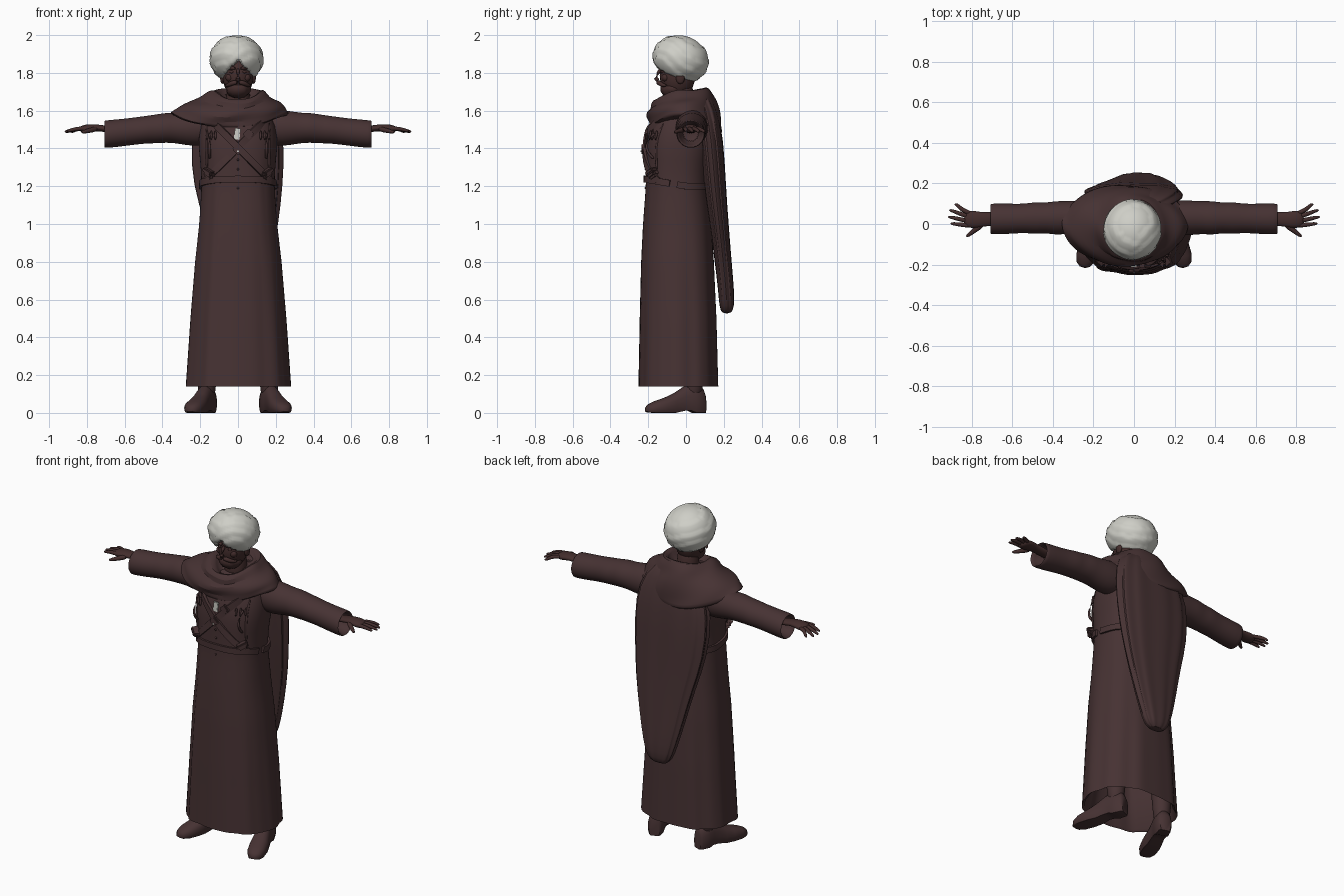
import bpy, bmesh, math
from mathutils import Vector, Matrix

cube = bpy.data.objects.get("Cube")
if cube:
    bpy.data.objects.remove(cube)


def material(name, rgb):
    m = bpy.data.materials.new(name)
    m.use_nodes = True
    m.diffuse_color = (*rgb, 1)
    m.node_tree.nodes["Principled BSDF"].inputs["Base Color"].default_value = (*rgb, 1)
    return m


BROWN = material("dark_brown_cloth", (0.062, 0.032, 0.033))
SKIN = material("dark_brown_skin", (0.056, 0.026, 0.025))
WHITE = material("off_white_cloth", (0.62, 0.62, 0.57))


def finish(name, bm, mat, subdiv=0, angle=50):
    bmesh.ops.recalc_face_normals(bm, faces=bm.faces)
    me = bpy.data.meshes.new(name)
    bm.to_mesh(me)
    bm.free()
    ob = bpy.data.objects.new(name, me)
    bpy.context.collection.objects.link(ob)
    me.materials.append(mat)
    if subdiv:
        ob.modifiers.new("smooth", "SUBSURF").levels = subdiv
    bpy.ops.object.select_all(action="DESELECT")
    ob.select_set(True)
    bpy.context.view_layer.objects.active = ob
    bpy.ops.object.shade_smooth_by_angle(angle=math.radians(angle))
    return ob


def loft(name, rings, mat, subdiv=0, caps=True):
    bm = bmesh.new()
    loops = [[bm.verts.new(p) for p in r] for r in rings]
    n = len(loops[0])
    for a, b in zip(loops, loops[1:]):
        for i in range(n):
            j = (i + 1) % n
            bm.faces.new((a[i], a[j], b[j], b[i]))
    if caps:
        bm.faces.new(loops[0])
        bm.faces.new(loops[-1])
    return finish(name, bm, mat, subdiv)


def spow(v, p):
    return math.copysign(abs(v) ** p, v)


def ring(c, u, v, ru, rv, n=16, p=1.0, fold=None):
    out = []
    for i in range(n):
        a = 2 * math.pi * i / n
        f = 1 + (fold(a) if fold else 0)
        out.append(Vector(c) + Vector(u) * spow(math.cos(a), p) * ru * f
                   + Vector(v) * spow(math.sin(a), p) * rv * f)
    return out


def tube(name, pts, radii, mat, n=10, flat=1.0):
    pts = [Vector(p) for p in pts]
    rings = []
    for i, p in enumerate(pts):
        d = (pts[min(i + 1, len(pts) - 1)] - pts[max(i - 1, 0)]).normalized()
        side = d.cross(Vector((0, 0, 1)) if abs(d.z) < 0.9 else Vector((0, 1, 0))).normalized()
        rings.append(ring(p, side, side.cross(d), radii[i], radii[i] * flat, n))
    return loft(name, rings, mat, 1)


def ball(name, c, size, mat, rot=(0, 0, 0), shape=None, seg=24):
    bm = bmesh.new()
    bmesh.ops.create_uvsphere(bm, u_segments=seg, v_segments=seg // 2, radius=1)
    if shape:
        for v in bm.verts:
            v.co *= 1 + shape(v.co)
    bm.transform(Matrix.Translation(c) @ Matrix.Rotation(rot[2], 4, "Z") @ Matrix.Rotation(rot[1], 4, "Y")
                 @ Matrix.Rotation(rot[0], 4, "X") @ Matrix.Diagonal((*size, 1)))
    return finish(name, bm, mat)


def box(name, c, size, mat, rot_y=0, rot_z=0):
    bm = bmesh.new()
    bmesh.ops.create_cube(bm, size=1)
    bm.transform(Matrix.Translation(c) @ Matrix.Rotation(rot_z, 4, "Z") @ Matrix.Rotation(rot_y, 4, "Y")
                 @ Matrix.Diagonal((*size, 1)))
    bmesh.ops.bevel(bm, geom=bm.edges[:], offset=min(size) * 0.25, segments=2, affect="EDGES")
    return finish(name, bm, mat, angle=35)


X, Y, Z = Vector((1, 0, 0)), Vector((0, 1, 0)), Vector((0, 0, 1))

# Robe profile: height, half width, front y, back y
PROFILE = [(0.14, .28, -.25, .175), (.5, .255, -.243, .165), (.8, .23, -.235, .15), (1.0, .207, -.225, .135),
           (1.2, .193, -.21, .115), (1.3, .197, -.21, .12), (1.4, .207, -.214, .14), (1.5, .205, -.2, .15),
           (1.58, .17, -.165, .14), (1.65, .1, -.11, .08)]
P = 0.84


def section(z):
    for a, b in zip(PROFILE, PROFILE[1:]):
        if z <= b[0]:
            t = (z - a[0]) / (b[0] - a[0])
            return [a[k] + (b[k] - a[k]) * t for k in (1, 2, 3)]
    return PROFILE[-1][1:]


def robe_ring(z, scale=1.0):
    rx, f, b = section(max(z, .14))
    depth = max(0, min(1, (1.2 - z) / 0.8)) * 0.016

    def folds(a):
        panel = 0.016 if z < 1.3 and -2.2 < a - 2 * math.pi * (a > math.pi) < -0.95 else 0
        return depth * (math.cos(9 * a + 0.6) + 0.5 * math.cos(15 * a)) - depth + panel
    return ring((0, (f + b) / 2, z), X, Y, rx * scale, (b - f) / 2 * scale, 72, P, folds)


heights = [.14, .16] + [.2 + .06 * i for i in range(25)]
loft("robe", [robe_ring(.4, .8), robe_ring(.15, .95)] + [robe_ring(z) for z in heights], BROWN)


def surf(x, z, off=0.006):
    rx, f, b = section(z)
    k = max(0, 1 - min(1, abs(x) / rx) ** (2 / P)) ** (P / 2)
    return Vector((x, (f + b) / 2 - (b - f) / 2 * k - off, z))


# Shoulder wrap: front y/z, side x/z, back y/z, sideways shift
WRAP = [(-.10, 1.60, .095, 1.66, .07, 1.67, 0), (-.125, 1.645, .105, 1.70, .095, 1.725, 0),
        (-.165, 1.665, .135, 1.715, .125, 1.725, 0), (-.192, 1.635, .165, 1.69, .15, 1.68, -.01),
        (-.18, 1.61, .19, 1.665, .16, 1.65, -.01), (-.205, 1.60, .24, 1.65, .175, 1.61, -.02),
        (-.212, 1.565, .28, 1.625, .185, 1.56, -.035), (-.195, 1.535, .295, 1.605, .19, 1.52, -.04),
        (-.2, 1.515, .315, 1.59, .195, 1.49, -.045), (-.18, 1.495, .315, 1.57, .19, 1.46, -.045)]
rings = []
for k, (fy, fz, sx, sz, by, bz, dx) in enumerate(WRAP):
    r = []
    for i in range(48):
        a = 2 * math.pi * i / 48
        c, s = math.cos(a), math.sin(a)
        y0 = (fy + by) / 2
        ez = fz if s < 0 else bz
        wob = 0.005 * math.sin(5 * a + k * 1.3) * min(1, k / 3)
        r.append((sx * c + dx, y0 + (by - fy) / 2 * s + wob, sz + (ez - sz) * s * s + wob))
    rings.append(r)
loft("shoulder_wrap", rings, BROWN, 1)

# Long tail of the wrap down the back: height, left and right x, back y, depth
TAIL = [(1.70, -.10, .10, .115, .1), (1.62, -.2, .2, .165, .12), (1.45, -.265, .25, .2, .13),
        (1.2, -.245, .237, .212, .12), (1.0, -.18, .215, .226, .1), (.8, -.13, .175, .242, .09),
        (.64, -.085, .135, .256, .085), (.56, -.055, .105, .256, .08), (.525, -.02, .07, .24, .05)]
loft("back_drape", [ring(((l + r) / 2, b - d / 2, z), X, Y, (r - l) / 2, d / 2, 40, .8,
                         lambda a: .05 * math.cos(11 * a) - .03) for z, l, r, b, d in TAIL], BROWN, 1)

# Sleeves: x, centre y and z, radii
SLEEVE = [(.10, .03, 1.52, .08, .08), (.2, .03, 1.508, .088, .1), (.27, .03, 1.508, .088, .092),
          (.34, .032, 1.508, .08, .08), (.38, .03, 1.51, .086, .08), (.44, .03, 1.503, .074, .077),
          (.48, .03, 1.50, .081, .074), (.54, .028, 1.493, .072, .073), (.6, .026, 1.485, .075, .073),
          (.7, .025, 1.475, .078, .075), (.712, .025, 1.475, .073, .071), (.7, .025, 1.477, .06, .06),
          (.62, .025, 1.48, .05, .05)]
# Fingers: base y, tip x, y, z
FINGERS = [(.05, .885, .098, 1.485), (.033, .912, .068, 1.485), (.012, .918, .035, 1.487), (-.008, .905, .002, 1.49)]
for s, side in ((1, "left"), (-1, "right")):
    loft(side + "_sleeve", [ring((s * x, y, z), Y, Z, ry, rz, 20) for x, y, z, ry, rz in SLEEVE], BROWN, 1)
    tube(side + "_hand", [(s * x, y, z) for x, y, z in ((.62, .025, 1.49), (.71, .025, 1.505), (.745, .022, 1.51),
                          (.79, .022, 1.507), (.825, .024, 1.502), (.838, .026, 1.5))],
         [.035, .035, .036, .045, .042, .02], SKIN, 14, .5)
    for i, (y0, x, y, z) in enumerate(FINGERS):
        tube(f"{side}_finger_{i}", [(s * .80, y0, 1.505), (s * .85, y0 * .6 + y * .4, 1.506),
                                    (s * (x - .01), y, z + .004), (s * x, y, z)], [.013, .012, .009, .004], SKIN, 8)
    tube(side + "_thumb", [(s * .745, 0, 1.505), (s * .785, -.03, 1.495), (s * .82, -.058, 1.487),
                           (s * .828, -.062, 1.485)], [.017, .014, .010, .004], SKIN, 8)

    # Shoes: distance from heel, half width, height, bottom
    d = Vector((s * .33, -.94, 0)).normalized()
    w = Vector((-d.y, d.x, 0))
    heel = Vector((s * .145, .098, 0))
    rings = []
    for t, hw, h, low in ((0, .03, .10, 0), (.012, .04, .13, 0), (.06, .045, .15, 0), (.085, .043, .15, .012),
                          (.12, .042, .138, .012), (.17, .048, .105, 0), (.22, .054, .082, 0), (.28, .05, .062, 0),
                          (.315, .035, .045, .003), (.33, .014, .03, .008)):
        rr = ring(heel + d * t + Z * h * .4, w, Z, hw, h * .6, 20, .85)
        rings.append([Vector((p.x, p.y, max(p.z, low))) for p in rr])
    loft(side + "_shoe", rings, BROWN)
    leg = heel + d * .06
    tube(side + "_leg", [leg + Z * z for z in (.08, .15, .28, .42)], [.045, .05, .062, .07], BROWN, 14)

# Straps laid over the chest and round the waist
def strap(name, pts, width, mat=BROWN, thick=0.008):
    pts = [Vector(p) for p in pts]
    rings = []
    for i, p in enumerate(pts):
        d = (pts[min(i + 1, len(pts) - 1)] - pts[max(i - 1, 0)]).normalized()
        out = Vector((p.x, p.y + .04, 0)).normalized()
        side = d.cross(out).normalized() * width / 2
        rings.append([p + side - out * thick, p + side + out * thick, p - side + out * thick, p - side - out * thick])
    return loft(name, rings, mat)


strap("belt", [p * 1.0 + Vector((0, 0, .035 * (p.y < 0) * (p.y / -.2))) for p in robe_ring(1.2, 1.03)[::2]], .035)
for s, side in ((1, "left"), (-1, "right")):
    path = [(-s * (.15 - .32 * t), 1.56 - .33 * t) for t in [i / 12 for i in range(13)]]
    strap(side + "_chest_strap", [surf(x, z, .004 + .004 * s) for x, z in path], .036)
    p = surf(s * .15, 1.265, .008)
    box(side + "_pouch", p, (.062, .045, .045), BROWN, s * -.45, s * .7)
    box(side + "_pouch_flap", p + Vector((s * .006, -.012, .012)), (.064, .04, .024), BROWN, s * -.45, s * .7)
    # Hanging cords and the loop standing off the chest
    tube(side + "_cord", [surf(s * .165, z, .004) for z in (1.54, 1.45, 1.36, 1.28)], [.007] * 4, BROWN, 8)
    tube(side + "_loop", [surf(s * .15, z, o) for z, o in ((1.48, 0), (1.465, .022), (1.43, .038), (1.40, .038),
                                                          (1.365, .022), (1.345, 0))], [.008] * 6, BROWN, 8)
    for i in range(3):
        tube(f"{side}_cartridge_{i}", [surf(s * (.12 + .022 * i), z, .008) for z in (1.50, 1.44)],
             [.008, .008], BROWN, 8)
box("upper_buckle", surf(.055, 1.475), (.045, .02, .045), BROWN, .8)
box("lower_buckle", surf(0, 1.395, .012), (.045, .02, .045), BROWN, .78)
box("shirt_opening", surf(-.004, 1.477, .004), (.03, .009, .06), WHITE, .12)
box("buckle_stud", surf(0, 1.385, .024), (.009, .006, .009), WHITE)
for i in range(4):
    ball(f"button_{i}", surf(.0, 1.34 - .05 * i, .003), (.006, .006, .006), BROWN, seg=10)

# Head
tube("neck", [(0, -.02, z) for z in (1.58, 1.66, 1.76)], [.075, .062, .06], SKIN, 16)
ball("head", (0, -.045, 1.785), (.082, .094, .115), SKIN)
ball("beard", (0, -.07, 1.715), (.066, .066, .05), SKIN, shape=lambda c: .05 * math.sin(14 * c.x) * (c.z < .5))
tube("nose", [(0, -.132, 1.825), (0, -.15, 1.795), (0, -.165, 1.772), (0, -.145, 1.757)],
     [.008, .013, .016, .012], SKIN)
for s, side in ((1, "left"), (-1, "right")):
    tube(side + "_moustache", [(0, -.148, 1.752), (s * .03, -.145, 1.748), (s * .055, -.12, 1.732),
                               (s * .068, -.10, 1.735)], [.012, .014, .011, .004], SKIN)
    tube(side + "_brow", [(s * .01, -.137, 1.822), (s * .035, -.13, 1.828), (s * .06, -.11, 1.818)],
         [.008, .01, .005], SKIN)
    ball(side + "_cheek", (s * .043, -.108, 1.775), (.024, .02, .022), SKIN, seg=14)
    ball(side + "_eye", (s * .032, -.124, 1.805), (.013, .01, .008), SKIN, seg=12)
    ball(side + "_ear", (s * .083, -.03, 1.775), (.012, .024, .034), SKIN, seg=14)


# Turban: overlapping cloth bands that cross above the brow
def wraps(c):
    slope = .55 * c.x if c.x > -.1 + .4 * c.z else -.75 * c.x
    t = (c.z - slope * max(0, -c.y) + .35 * c.y * c.x) * 2.2 + .3
    return .045 * (t - math.floor(t)) - .02


turban = ball("turban", (-.008, -.028, 1.873), (.142, .15, .124), WHITE, (-.3, 0, 0), wraps, 64)
for v in turban.data.vertices:
    if v.co.y < -.04 and v.co.z < 1.865 - 1.1 * abs(v.co.x):
        v.co.y = max(v.co.y, -.06)
    v.co.z = max(v.co.z, 1.748)
